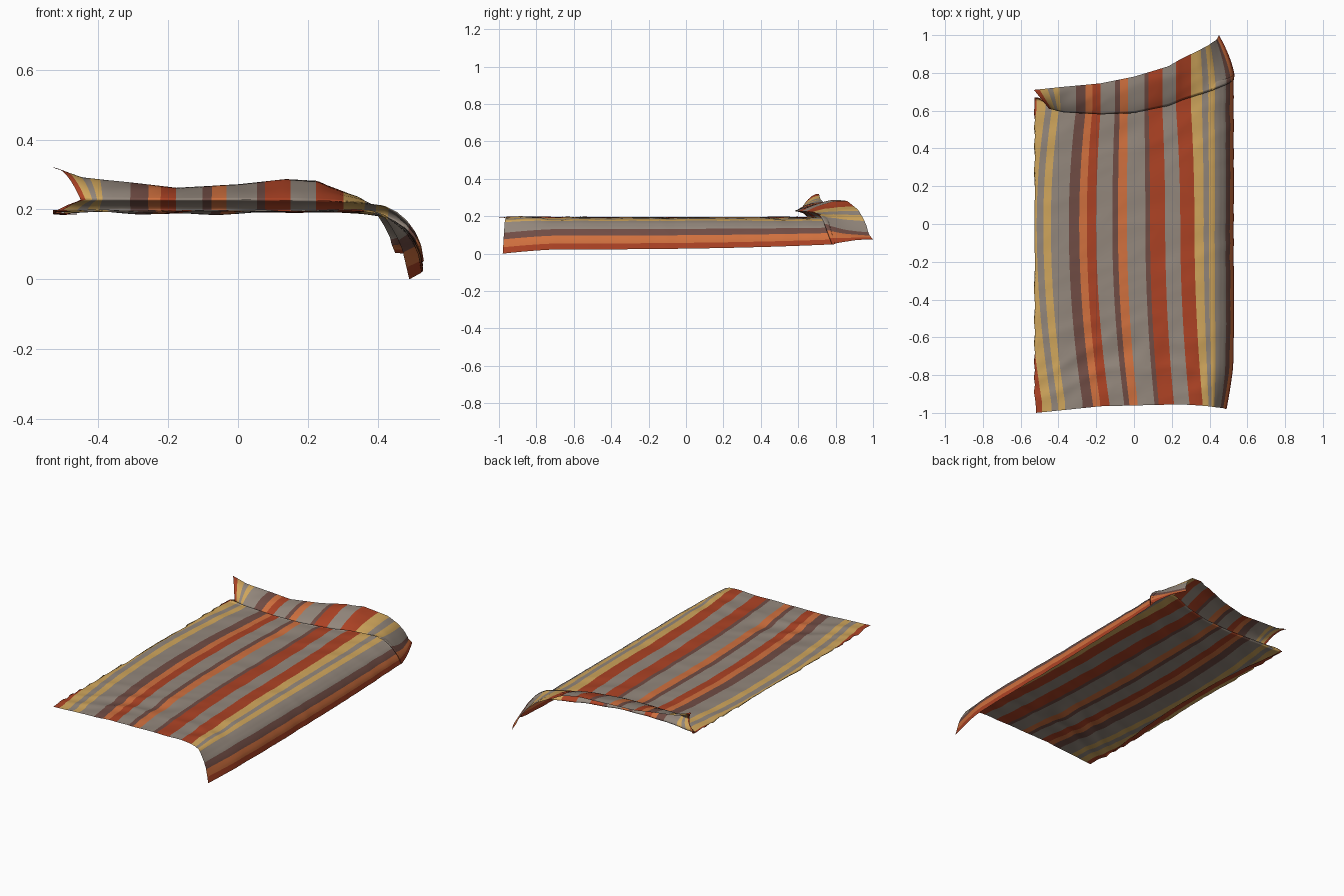
import bpy, math
from mathutils import Vector, noise

if "Cube" in bpy.data.objects:
    bpy.data.objects.remove(bpy.data.objects["Cube"])


def lin(c):
    return tuple(((v / 255 + 0.055) / 1.055) ** 2.4 for v in c) + (1.0,)


def tab(pairs, x):
    """Piecewise linear lookup, clamped at both ends."""
    if x <= pairs[0][0]:
        return pairs[0][1]
    for (a, p), (b, q) in zip(pairs, pairs[1:]):
        if x <= b:
            return p + (q - p) * (x - a) / (b - a)
    return pairs[-1][1]


def mix(a, b, t):
    return a + (b - a) * t


# Woven stripes: start across the cloth width, colour
COLOURS = {"red": (172, 66, 36), "yellow": (208, 166, 92), "grey": (147, 135, 124),
           "brown": (112, 76, 68), "orange": (208, 112, 62)}
STRIPES = [(-.60, "red"), (-.565, "yellow"), (-.515, "grey"), (-.48, "yellow"), (-.44, "grey"),
           (-.345, "brown"), (-.29, "orange"), (-.25, "red"), (-.20, "grey"), (-.115, "brown"),
           (-.085, "orange"), (-.037, "grey"), (.06, "brown"), (.085, "red"), (.165, "grey"),
           (.245, "red"), (.32, "yellow"), (.37, "grey"), (.40, "yellow"), (.435, "grey"),
           (.51, "brown"), (.55, "orange"), (.60, "red")]
END = .64

# Outline curves across the width u
FRONT_Y = [(-.6, -1.0), (-.45, -.985), (-.25, -.965), (.2, -.955), (.45, -.97), (.64, -.98)]
FOLD_Y = [(-.6, .61), (-.4, .59), (-.2, .58), (0, .587), (.2, .625), (.45, .72), (.64, .78)]
REAR_Y = [(-.6, .71), (-.2, .745), (0, .78), (.2, .835), (.36, .92), (.46, .965), (.64, 1.0)]
REAR_Z = [(-.6, .32), (-.5, .292), (-.35, .278), (-.2, .262), (0, .272), (.15, .287), (.25, .282),
          (.36, .235), (.42, .19), (.46, .15), (.50, .12), (.54, .10), (.64, .075)]
REAR_X = [(.30, .30), (.36, .355), (.42, .395), (.46, .42), (.50, .435), (.64, .45)]
# Hanging side: middle and front end
MID_X = [(.36, .36), (.42, .415), (.46, .45), (.50, .48), (.54, .505), (.58, .52), (.64, .528)]
MID_Z = [(.30, .194), (.36, .19), (.42, .182), (.46, .165), (.50, .14), (.54, .105), (.58, .07), (.64, .022)]
END_X = [(.36, .36), (.42, .41), (.46, .435), (.50, .455), (.54, .47), (.64, .49)]
END_Z = [(.36, .19), (.42, .178), (.46, .155), (.50, .12), (.54, .085), (.64, 0)]
# How the stripes bend sideways at either end
BEND_FRONT = [(-.6, .08), (-.2, .07), (.1, .045), (.3, .05), (.42, .01), (.46, 0)]
BEND_REAR = [(-.6, .05), (-.3, .035), (0, 0), (.28, -.025), (.42, 0)]


def bend(u, y):
    if y < 0:
        return tab(BEND_FRONT, u) * min(1, -y / .95) ** 2
    return tab(BEND_REAR, u) * min(1, y / .6) ** 2


def crease(x, y):
    n = noise.noise(Vector((x * 2.2 + y * .8, y * 7 - x * 2.5, 3)))
    m = noise.noise(Vector((x * 9, y * 8 - x * 4, 8)))
    return (.5 - abs(n) * 2) * .7 + m * .5


# Lying part, with the right side hanging down
def sheet(u, v):
    d = tab([(-.6, .06), (.35, .08), (.5, .03), (.64, .01)], u)
    y = mix(tab(FRONT_Y, u), tab(FOLD_Y, u) + d, v)
    e = max(0, 1 - v / .16) ** 1.4
    if u > .36:
        x = mix(tab(MID_X, u), tab(END_X, u), e)
        z = mix(tab(MID_Z, u), tab(END_Z, u), e)
    else:
        x, z = u, tab(MID_Z, u)
    x += bend(u, y)
    amp = .004 + .016 * max(0, (-y - .45) / .55) * min(1, v * 8 + .2) + .008 * max(0, y - .25)
    hang = min(1, max(0, (u - .36) / .12))
    w = crease(x, y)
    z += amp * w * (1 - hang) + hang * .028 * v ** 3 * max(0, (u - .46) / .18)
    x += .004 * w * hang * (1 - e)
    if u <= .36:
        z = max(z, .181)
    if x < -.53:                      # left hem turned under
        x, z = -1.06 - x, z - .007
    return Vector((x, y, max(z, 0)))


# Raised strip behind the tuck
def strip(u, w):
    y0 = tab(FOLD_Y, u)
    y = mix(y0, tab(REAR_Y, u), w)
    x0 = tab(MID_X, u) + .004 if u > .36 else u
    x1 = tab(REAR_X, u) if u > .30 else u
    x = mix(x0, x1, w ** 1.5) + bend(u, y)
    if x < -.38:                      # left end slants outwards
        left = mix(-.45, -.53, w)
        x = -.38 + (x + .38) * (left + .38) / (-.55 + .38)
    z0 = tab(MID_Z, u) + mix(.034, .028, min(1, max(0, u / .5)))
    z = mix(z0, tab(REAR_Z, u), 1 - (1 - w) ** 2)
    z += .007 * crease(x * 1.3, y) * math.sin(math.pi * min(1, w * 1.0))
    return Vector((x, y, z))


# Columns follow the stripe edges so each face has one colour
cols, col_mat = [], []
names = list(COLOURS)
for i, (s, c) in enumerate(STRIPES):
    e = STRIPES[i + 1][0] if i + 1 < len(STRIPES) else END
    n = max(2, math.ceil((e - s) / .014))
    for k in range(n):
        cols.append(s + (e - s) * k / n)
        col_mat.append(names.index(c))
cols.append(END)

rows = [[sheet(u, i / 90) for u in cols] for i in range(91)]
for i in range(1, 6):                 # cloth doubling back in the tuck
    t = i / 6
    rows.append([sheet(u, 1).lerp(strip(u, 0), t)
                 + Vector((0, .012, .004)) * math.sin(math.pi * t) for u in cols])
rows += [[strip(u, i / 16) for u in cols] for i in range(17)]

nc = len(cols)
verts = [p for r in rows for p in r]
faces, mats = [], []
for r in range(len(rows) - 1):
    for c in range(nc - 1):
        a = r * nc + c
        faces.append((a, a + 1, a + nc + 1, a + nc))
        mats.append(col_mat[c])

mesh = bpy.data.meshes.new("striped_blanket")
mesh.from_pydata(verts, [], faces)
for name, rgb in COLOURS.items():
    m = bpy.data.materials.new(name + "_wool")
    m.diffuse_color = lin(rgb)
    m.use_nodes = True
    m.node_tree.nodes["Principled BSDF"].inputs["Base Color"].default_value = m.diffuse_color
    mesh.materials.append(m)
mesh.polygons.foreach_set("material_index", mats)
mesh.polygons.foreach_set("use_smooth", [True] * len(faces))
mesh.update()
blanket = bpy.data.objects.new("striped_blanket", mesh)
bpy.context.collection.objects.link(blanket)
